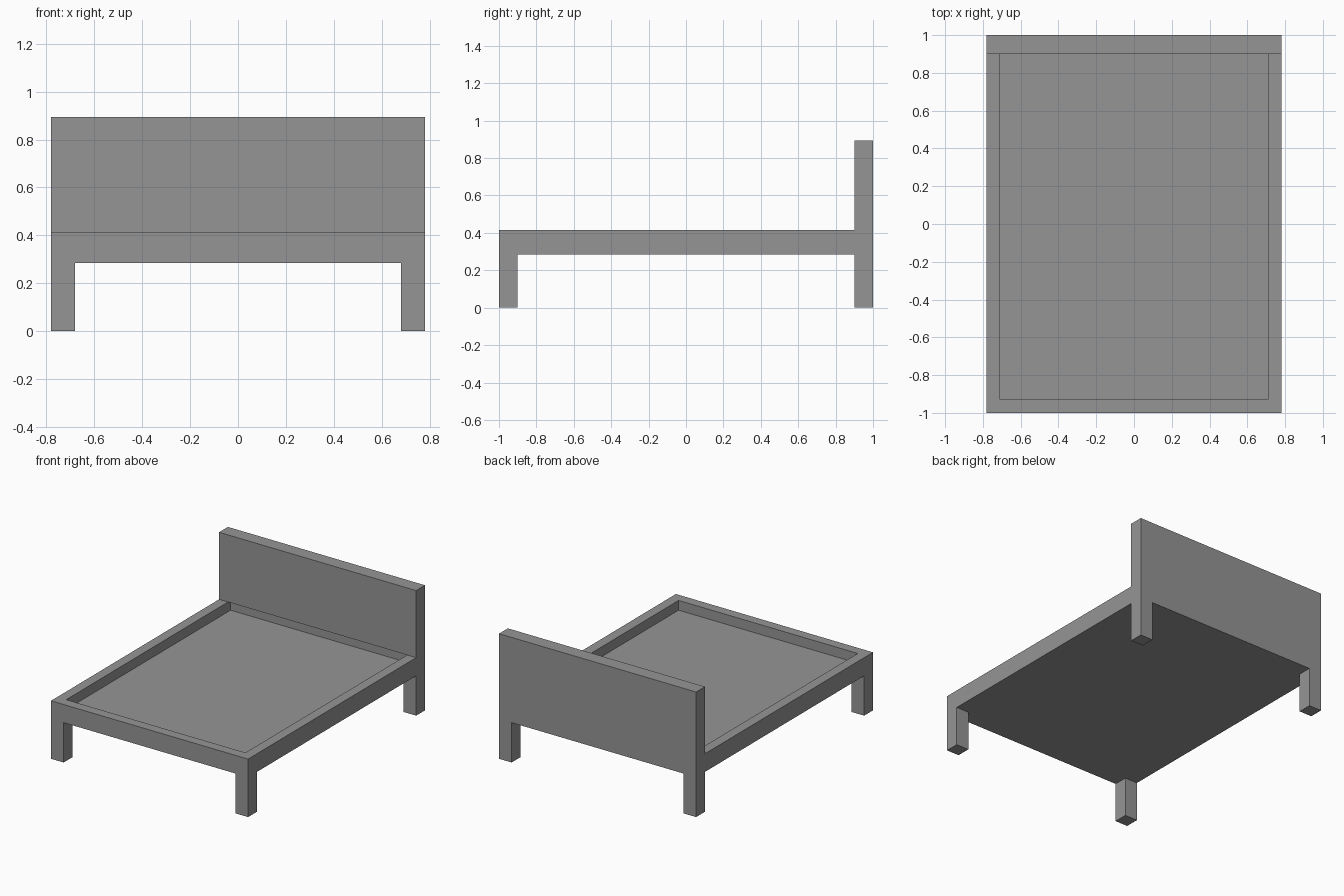
import bpy
import bmesh

default_cube = bpy.data.objects.get("Cube")
if default_cube:
    bpy.data.objects.remove(default_cube, do_unlink=True)

HALF_W, HALF_L = 0.78, 1.0           # outer half width and half length
THICK = 0.1                          # rail, leg and headboard thickness
LEG_TOP, RAIL_TOP, HEAD_TOP = 0.285, 0.415, 0.895
RECESS = 0.07                        # depth of the mattress well

grey = bpy.data.materials.new("plain grey")
grey.use_nodes = True
colour = (0.3, 0.3, 0.3, 1)
grey.diffuse_color = colour
grey.node_tree.nodes["Principled BSDF"].inputs["Base Color"].default_value = colour


def box(name, low, high, edit=None):
    """Box between two corners, with an optional bmesh edit."""
    bm = bmesh.new()
    bmesh.ops.create_cube(bm, size=1)
    for v in bm.verts:
        v.co = [h if c > 0 else l for c, l, h in zip(v.co, low, high)]
    if edit:
        edit(bm)
    mesh = bpy.data.meshes.new(name)
    bm.to_mesh(mesh)
    bm.free()
    mesh.materials.append(grey)
    obj = bpy.data.objects.new(name, mesh)
    bpy.context.collection.objects.link(obj)
    return obj


def sink_top(bm):
    """Inset the top face and lower it into a shallow well."""
    bm.normal_update()
    top = max(bm.faces, key=lambda f: f.normal.z)
    bmesh.ops.inset_region(bm, faces=[top], thickness=THICK)
    rim = bmesh.ops.extrude_discrete_faces(bm, faces=[top])["faces"][0]
    bmesh.ops.translate(bm, verts=rim.verts, vec=(0, 0, -RECESS))


# Rails and base in one piece
box("bed_frame", (-HALF_W, -HALF_L, LEG_TOP), (HALF_W, HALF_L, RAIL_TOP), sink_top)

# Headboard standing on the back rail
box("headboard", (-HALF_W, HALF_L - THICK, RAIL_TOP), (HALF_W, HALF_L, HEAD_TOP))

# Four square corner legs
for side, x in (("right", -HALF_W), ("left", HALF_W - THICK)):
    for end, y in (("front", -HALF_L), ("back", HALF_L - THICK)):
        box(f"{end}_{side}_leg", (x, y, 0), (x + THICK, y + THICK, LEG_TOP))
